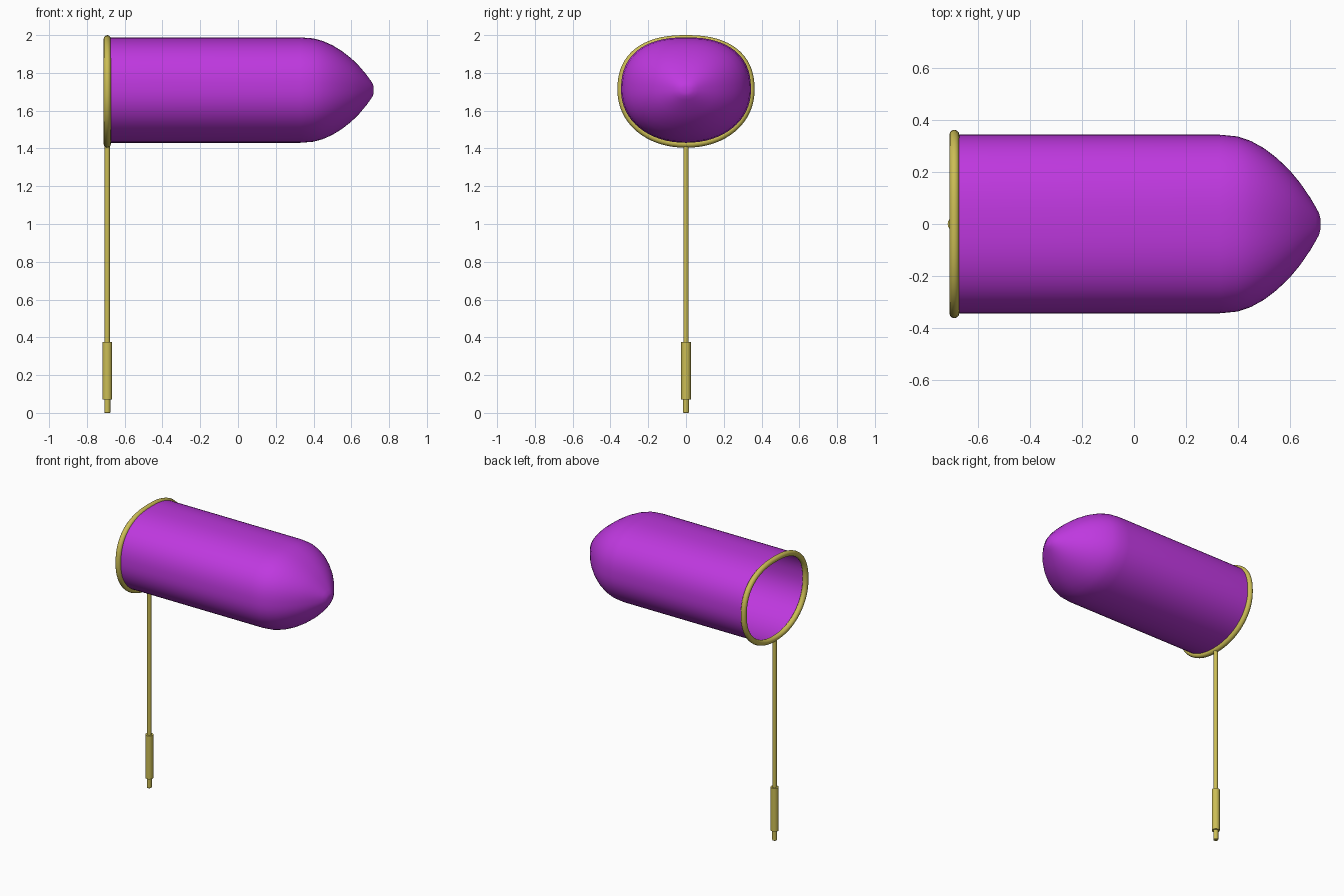
import bpy
import bmesh
from math import cos, sin, pi, radians

cube = bpy.data.objects.get("Cube")
if cube:
    bpy.data.objects.remove(cube, do_unlink=True)

POLE_X = -0.692
MID_Z = 1.71
SEGMENTS = 64


def material(name, colour):
    mat = bpy.data.materials.new(name)
    mat.use_nodes = True
    mat.diffuse_color = colour
    mat.node_tree.nodes["Principled BSDF"].inputs["Base Color"].default_value = colour
    return mat


gold = material("gold metal", (0.60, 0.51, 0.09, 1))
purple = material("purple cloth", (0.52, 0.04, 0.74, 1))


def hoop_outline(half_width, up, down):
    """Rounded outline with a flatter top than bottom, around the bag axis."""
    points = []
    for i in range(SEGMENTS):
        a = 2 * pi * i / SEGMENTS
        c, s = cos(a), sin(a)
        power = 2 / (2.4 if s > 0 else 2.1)
        y = half_width * abs(c) ** power * (1 if c > 0 else -1)
        z = (up if s > 0 else -down) * abs(s) ** power
        points.append((y, z))
    return points


def loft(name, rings, mat, close_end=False, closed_loop=False):
    """Skin quads between consecutive rings of points."""
    bm = bmesh.new()
    loops = [[bm.verts.new(p) for p in ring] for ring in rings]
    pairs = list(zip(loops, loops[1:]))
    if closed_loop:
        pairs.append((loops[-1], loops[0]))
    for a, b in pairs:
        n = len(a)
        for i in range(n):
            j = (i + 1) % n
            bm.faces.new((a[i], a[j], b[j], b[i]))
    if close_end:
        bm.faces.new(loops[-1])
    bmesh.ops.recalc_face_normals(bm, faces=bm.faces)
    mesh = bpy.data.meshes.new(name)
    bm.to_mesh(mesh)
    bm.free()
    obj = bpy.data.objects.new(name, mesh)
    bpy.context.collection.objects.link(obj)
    finish(obj, mat)
    return obj


def finish(obj, mat):
    obj.data.materials.append(mat)
    bpy.ops.object.select_all(action="DESELECT")
    obj.select_set(True)
    bpy.context.view_layer.objects.active = obj
    bpy.ops.object.shade_smooth_by_angle(angle=radians(40))


def rod(name, bottom, top, radius):
    bpy.ops.mesh.primitive_cylinder_add(
        vertices=16, radius=radius, depth=top - bottom,
        location=(POLE_X, 0, (top + bottom) / 2))
    obj = bpy.context.object
    obj.name = name
    finish(obj, gold)
    return obj


# Open bag: straight sleeve closing into a blunt rounded end
bag_profile = [(POLE_X, 1), (0.33, 1), (0.40, 0.98), (0.45, 0.93), (0.50, 0.85),
               (0.55, 0.74), (0.60, 0.60), (0.64, 0.46), (0.68, 0.29),
               (0.70, 0.19), (0.713, 0.12), (0.718, 0.06)]
bag_outline = hoop_outline(0.344, 0.278, 0.28)
loft("net_bag", [[(x, y * k, MID_Z + z * k) for y, z in bag_outline]
                 for x, k in bag_profile], purple, close_end=True)

# Hoop: round tube following the mouth of the bag
TUBE = 0.019
tube_rings = []
hoop = hoop_outline(0.344, 0.271, 0.287)
for i, (y, z) in enumerate(hoop):
    y0, z0 = hoop[i - 1]
    y1, z1 = hoop[(i + 1) % SEGMENTS]
    length = ((y1 - y0) ** 2 + (z1 - z0) ** 2) ** 0.5
    ny, nz = (z1 - z0) / length, -(y1 - y0) / length
    ring = []
    for k in range(12):
        a = 2 * pi * k / 12
        out = TUBE * cos(a)
        ring.append((POLE_X + TUBE * sin(a), y + ny * out, MID_Z + z + nz * out))
    tube_rings.append(ring)
loft("hoop", tube_rings, gold, closed_loop=True)

# Pole, thicker grip and end tip
rod("pole", 0.36, 1.42, 0.014)
rod("grip", 0.07, 0.375, 0.026)
tip = rod("pole_tip", 0, 0.08, 0.016)
bevel = tip.modifiers.new("soft_end", "BEVEL")
bevel.width = 0.004
bevel.segments = 2
